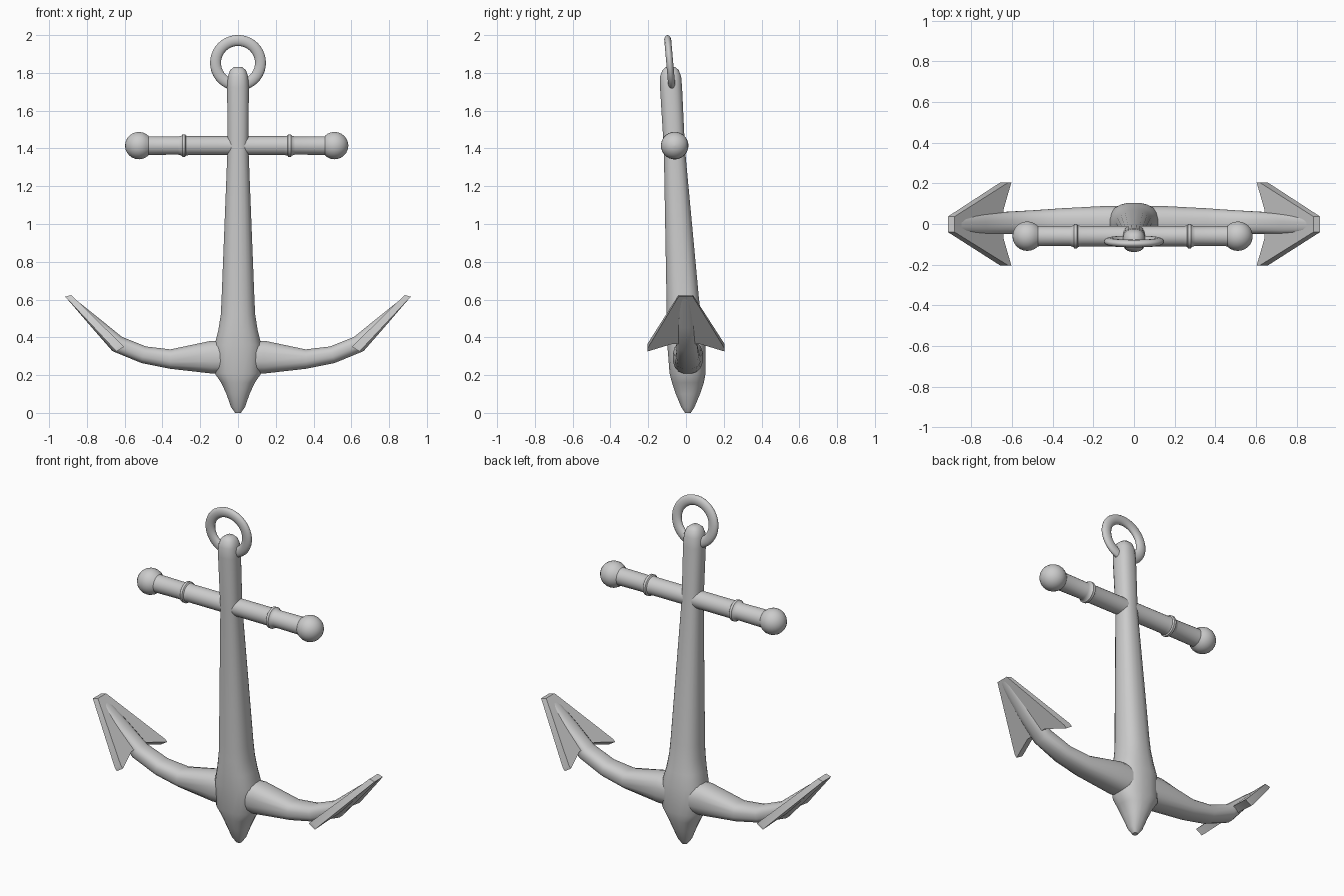
import bpy, bmesh, math
from mathutils import Vector

if "Cube" in bpy.data.objects:
    bpy.data.objects.remove(bpy.data.objects["Cube"])


def finish(name, bm, angle=40):
    bmesh.ops.recalc_face_normals(bm, faces=bm.faces)
    me = bpy.data.meshes.new(name)
    bm.to_mesh(me)
    bm.free()
    ob = bpy.data.objects.new(name, me)
    bpy.context.collection.objects.link(ob)
    smooth(ob, angle)
    return ob


def smooth(ob, angle):
    bpy.ops.object.select_all(action='DESELECT')
    ob.select_set(True)
    bpy.context.view_layer.objects.active = ob
    bpy.ops.object.shade_smooth_by_angle(angle=math.radians(angle))


def loft(name, sections, sides=16, power=2.0):
    """Skin superellipse sections given as (centre, half-axis u, half-axis v)."""
    bm = bmesh.new()
    rings = []
    for c, u, v in sections:
        ring = []
        for i in range(sides):
            a = 2 * math.pi * (i + 0.5) / sides
            ca, sa = math.cos(a), math.sin(a)
            cu = math.copysign(abs(ca) ** (2 / power), ca)
            sv = math.copysign(abs(sa) ** (2 / power), sa)
            ring.append(bm.verts.new(Vector(c) + Vector(u) * cu + Vector(v) * sv))
        rings.append(ring)
    for a, b in zip(rings, rings[1:]):
        for i in range(sides):
            j = (i + 1) % sides
            bm.faces.new((a[i], a[j], b[j], b[i]))
    bm.faces.new(rings[0])
    bm.faces.new(rings[-1])
    return finish(name, bm)


# Shank and crown: z, half width, y min, y max
shank = [(0, .015, -.005, .025), (.03, .037, -.025, .045), (.1, .062, -.055, .075),
         (.16, .09, -.075, .095), (.21, .125, -.088, .105), (.36, .125, -.1, .105),
         (.44, .105, -.104, .092), (.52, .092, -.104, .08), (.6, .088, -.104, .07),
         (1.4, .056, -.118, -.005), (1.72, .058, -.138, -.02), (1.78, .054, -.138, -.025),
         (1.815, .042, -.125, -.038), (1.832, .02, -.105, -.058)]
loft("shank", [((0, (a + b) / 2, z), (w, 0, 0), (0, (b - a) / 2, 0))
               for z, w, a, b in shank], 20, 2.4)

# Arms: x, z, half thickness, half depth, y centre; mirrored into one sweep
half = [(.14, .295, .088, .08, .01), (.36, .285, .052, .068, .01), (.5, .308, .046, .06, .008),
        (.64, .365, .046, .055, .005), (.75, .472, .032, .05, 0), (.895, .612, .013, .035, -.005)]
path = [(-x, *r) for x, *r in reversed(half)] + half
arms = []
for i, (x, z, t, d, y) in enumerate(path):
    p, q = path[max(i - 1, 0)], path[min(i + 1, len(path) - 1)]
    tan = Vector((q[0] - p[0], 0, q[1] - p[1])).normalized()
    arms.append(((x, y, z), Vector((-tan.z, 0, tan.x)) * t, (0, d, 0)))
loft("arms", arms, 16, 2.5)

# Flukes: barbed plate between an upper and a lower slanted line
outline = [(0, .205), (.05, .205), (1, .037), (1, -.04), (.05, -.205), (0, -.205),
           (.14, -.07), (.14, .07)]
upper = (Vector((.603, 0, .35)), Vector((.882, 0, .624)))
lower = (Vector((.643, 0, .325)), Vector((.915, 0, .615)))
bm = bmesh.new()
for side in (1, -1):
    layers = []
    for a, b in (upper, lower):
        layer = []
        for f, y in outline:
            p = a.lerp(b, f)
            layer.append(bm.verts.new((p.x * side, y, p.z)))
        layers.append(layer)
    top, bot = layers
    n = len(outline)
    for i in range(n):
        j = (i + 1) % n
        bm.faces.new((top[i], top[j], bot[j], bot[i]))
    bm.faces.new(top)
    bm.faces.new(bot)
finish("flukes", bm, 30)

# Stock: x, radius; rod with collar and ball end, mirrored
rod = [(.02, .05), (.25, .05), (.268, .053), (.273, .06), (.287, .06), (.292, .053),
       (.31, .048), (.47, .05)]
rod += [(.518 + .073 * math.cos(a), .073 * math.sin(a))
        for a in (math.radians(135 - 132 * k / 9) for k in range(10))]
rod = [(-x, r) for x, r in reversed(rod)] + rod
loft("stock", [((x - .007, -.06, 1.415), (0, r, 0), (0, 0, r)) for x, r in rod], 24)

# Shackle ring through the shank head, slightly tilted
bpy.ops.mesh.primitive_torus_add(major_segments=40, minor_segments=14, major_radius=.119,
                                 minor_radius=.029, location=(0, -.086, 1.853),
                                 rotation=(math.radians(95), 0, 0))
ring = bpy.context.object
ring.name = "ring"
ring.scale.z = .65
smooth(ring, 40)
